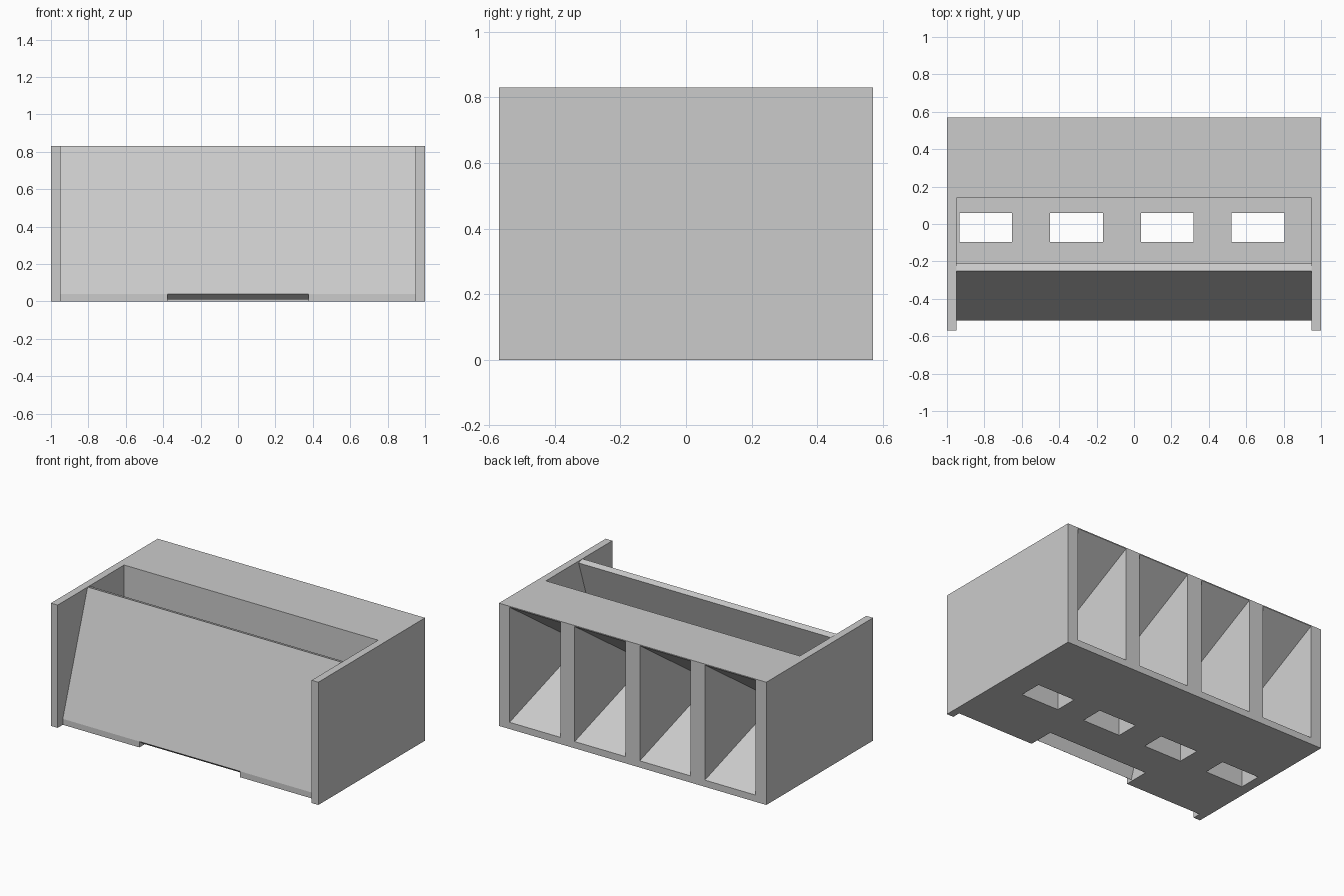
import bpy
import bmesh

cube = bpy.data.objects.get("Cube")
if cube:
    bpy.data.objects.remove(cube, do_unlink=True)

grey = bpy.data.materials.new("light_grey_plastic")
grey.use_nodes = True
grey.diffuse_color = (0.6, 0.6, 0.6, 1)
grey.node_tree.nodes["Principled BSDF"].inputs["Base Color"].default_value = (0.6, 0.6, 0.6, 1)


def prism(name, profile, x0, x1, taper=0.0):
    """Extrude a (y, z) profile along x; taper narrows it towards the front."""
    back = max(y for y, z in profile)
    bm = bmesh.new()
    rings = []
    for x, sign in ((x0, 1), (x1, -1)):
        ring = [bm.verts.new((x + sign * taper * (back - y), y, z)) for y, z in profile]
        bm.faces.new(ring)
        rings.append(ring)
    for i in range(len(profile)):
        bm.faces.new((rings[0][i - 1], rings[0][i], rings[1][i], rings[1][i - 1]))
    bmesh.ops.recalc_face_normals(bm, faces=bm.faces)
    mesh = bpy.data.meshes.new(name)
    bm.to_mesh(mesh)
    bm.free()
    mesh.materials.append(grey)
    obj = bpy.data.objects.new(name, mesh)
    bpy.context.collection.objects.link(obj)
    return obj


def rect(y0, y1, z0, z1):
    return [(y0, z0), (y1, z0), (y1, z1), (y0, z1)]


def cut(target, cutter):
    """Subtract a helper solid, then remove it."""
    cutter.hide_render = True
    mod = target.modifiers.new("cut", "BOOLEAN")
    mod.operation = "DIFFERENCE"
    mod.solver = "EXACT"
    mod.object = cutter
    graph = bpy.context.evaluated_depsgraph_get()
    mesh = bpy.data.meshes.new_from_object(target.evaluated_get(graph))
    target.modifiers.clear()
    target.data = mesh
    bpy.data.objects.remove(cutter, do_unlink=True)


# Body: slanted front panel, open hopper and rear block
HOPPER_FLOOR = 0.57
body = prism("bin_body", [
    (-0.515, 0), (-0.515, 0.04), (-0.25, 0.83), (-0.21, 0.817),
    (-0.293, HOPPER_FLOOR), (0.14, HOPPER_FLOOR), (0.14, 0.83),
    (0.57, 0.83), (0.57, 0)], -0.95, 0.95)

# Four rear funnels narrowing towards the chutes
funnel = [(0.571, 0.045), (0.05, 0.305), (0.05, 0.45), (0.571, 0.824)]
for i in range(4):
    centre = (i - 1.5) * 0.487
    cut(body, prism("funnel_cutter", funnel, centre - 0.19, centre + 0.19, taper=0.14))

# Vertical chutes from the hopper floor through the base
for i in range(4):
    start = -0.933 + i * 0.485
    cut(body, prism("chute_cutter", rect(-0.096, 0.058, -0.1, 0.7), start, start + 0.282))

# Hollow slot behind the lower edge of the front panel
slot = [(-0.6, -0.1), (-0.6, 0.04), (-0.515, 0.04), (-0.475, 0.01),
        (-0.41, 0.21), (-0.34, 0.21), (-0.34, -0.1)]
cut(body, prism("slot_cutter", slot, -0.377, 0.377))

# Side walls
for name, x in (("right_wall", -1), ("left_wall", 0.95)):
    prism(name, rect(-0.57, 0.57, 0, 0.83), x, x + 0.05)
